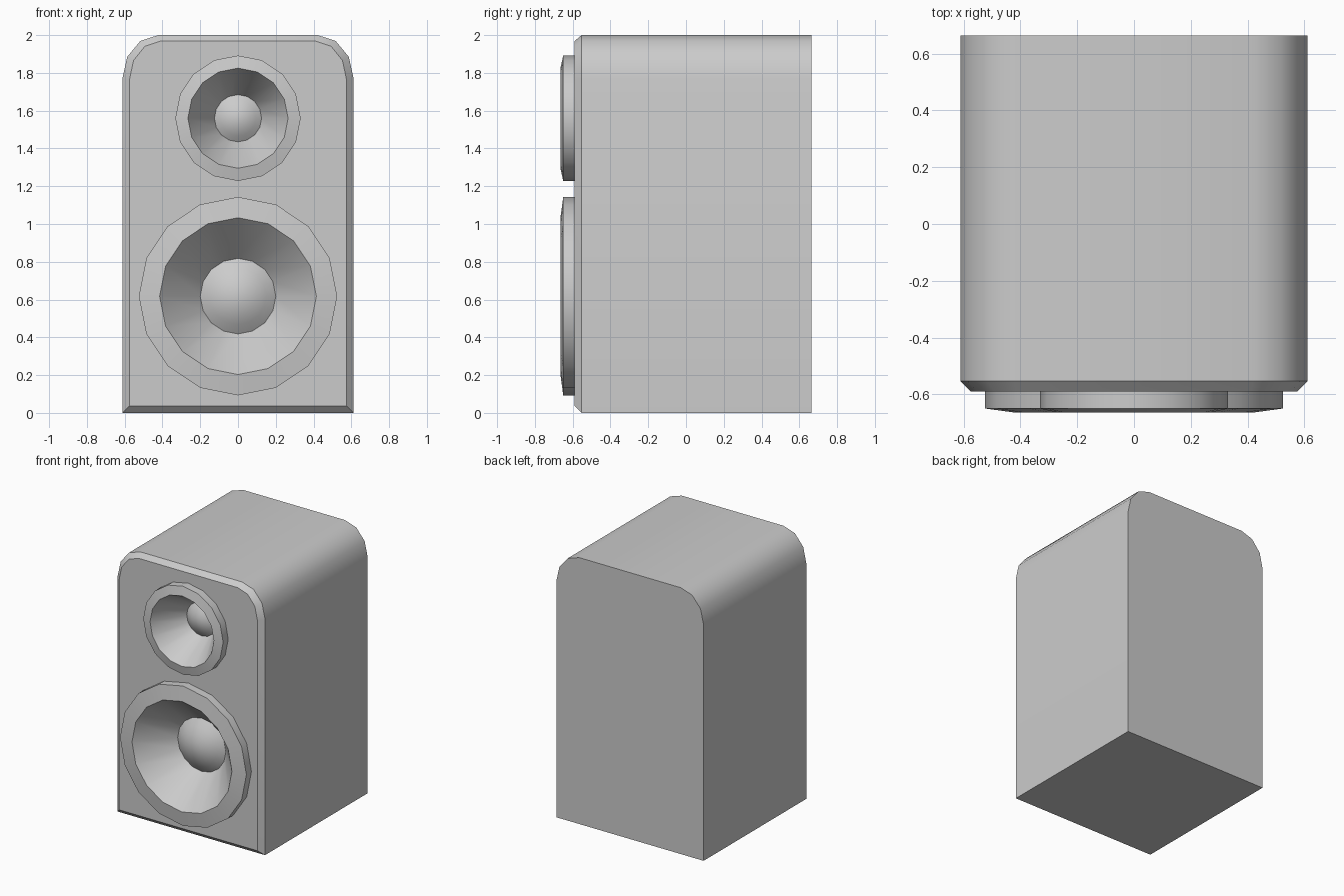
import bpy, bmesh
from math import sin, cos, pi, radians

if "Cube" in bpy.data.objects:
    bpy.data.objects.remove(bpy.data.objects["Cube"])

SIDES = 16
FRONT, BACK = -0.59, 0.665
# driver: centre height, outer rim radius, inner rim radius, dome radius
DRIVERS = {"tweeter": (1.56, 0.332, 0.265, 0.125),
           "woofer": (0.618, 0.525, 0.415, 0.2)}


def finish(name, bm):
    bmesh.ops.recalc_face_normals(bm, faces=bm.faces)
    mesh = bpy.data.meshes.new(name)
    bm.to_mesh(mesh)
    bm.free()
    obj = bpy.data.objects.new(name, mesh)
    bpy.context.collection.objects.link(obj)
    bpy.ops.object.select_all(action='DESELECT')
    bpy.context.view_layer.objects.active = obj
    obj.select_set(True)
    bpy.ops.object.shade_smooth_by_angle(angle=radians(35))
    return obj


def bridge(bm, a, b):
    n = len(a)
    for i in range(n):
        j = (i + 1) % n
        bm.faces.new((a[i], a[j], b[j], b[i]))


def loop_edges(bm, ring):
    n = len(ring)
    return [bm.edges.get((ring[i], ring[(i + 1) % n])) or
            bm.edges.new((ring[i], ring[(i + 1) % n])) for i in range(n)]


def circle(bm, r, y, z):
    return [bm.verts.new((r * cos(2 * pi * i / SIDES), y, z + r * sin(2 * pi * i / SIDES)))
            for i in range(SIDES)]


def cabinet_outline(bm, y, inset):
    # square bottom corners, top corners rounded in three steps
    cx, cz = 0.422 - 0.3 * inset, 1.77 - 0.2 * inset
    half, top = 0.612 - inset, 2.0 - 0.85 * inset
    arc = [(cx + (half - cx) * cos(k * pi / 6), cz + (top - cz) * sin(k * pi / 6))
           for k in range(4)]
    right = [(half, inset)] + arc
    left = [(-x, z) for x, z in reversed(right)]
    return [bm.verts.new((x, y, z)) for x, z in right + left]


# Cabinet with a chamfered front edge and round driver openings
bm = bmesh.new()
back = cabinet_outline(bm, BACK, 0)
edge = cabinet_outline(bm, FRONT + 0.037, 0)
baffle = cabinet_outline(bm, FRONT, 0.037)
bm.faces.new(back)
bridge(bm, back, edge)
bridge(bm, edge, baffle)
edges = loop_edges(bm, baffle)
for z, r_out, r_in, r_dome in DRIVERS.values():
    edges += loop_edges(bm, circle(bm, r_out, FRONT, z))
bmesh.ops.triangle_fill(bm, edges=edges, use_beauty=True, normal=(0, -1, 0))
finish("cabinet", bm)

# Drivers: raised rim, recessed cone and convex dust cap
for name, (z, r_out, r_in, r_dome) in DRIVERS.items():
    cone_y = -0.43
    profile = [(r_out, FRONT), (r_out, -0.65), (r_in, -0.665), (r_dome, cone_y)]
    bulge = 0.4 * r_dome
    profile += [(r_dome * (1 - k / 4), cone_y - bulge * (1 - (1 - k / 4) ** 2))
                for k in range(1, 4)]
    bm = bmesh.new()
    rings = [circle(bm, r, y, z) for r, y in profile]
    for a, b in zip(rings, rings[1:]):
        bridge(bm, a, b)
    tip = bm.verts.new((0, cone_y - bulge, z))
    for i in range(SIDES):
        bm.faces.new((rings[-1][i], rings[-1][(i + 1) % SIDES], tip))
    obj = finish(name, bm)
    # open shell: make sure the dust cap faces forward
    if obj.data.polygons[-1].normal.y > 0:
        obj.data.flip_normals()
